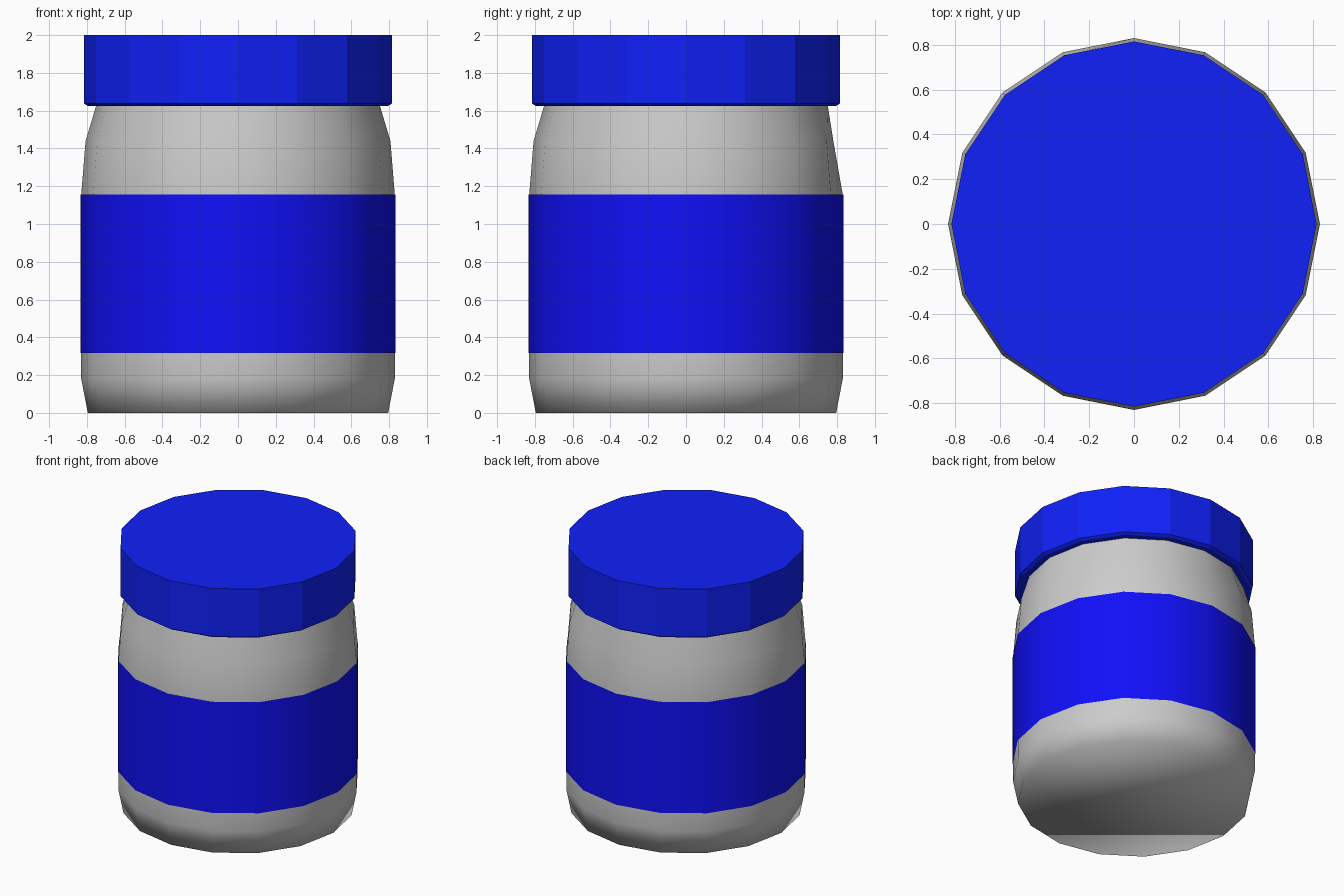
import bpy, bmesh
from math import sin, cos, tau

if "Cube" in bpy.data.objects:
    bpy.data.objects.remove(bpy.data.objects["Cube"])

SIDES = 16


def material(name, color):
    mat = bpy.data.materials.new(name)
    mat.diffuse_color = (*color, 1)
    mat.use_nodes = True
    mat.node_tree.nodes["Principled BSDF"].inputs["Base Color"].default_value = mat.diffuse_color
    return mat


def lathe(name, profile, mat=None, smooth=False, caps=True, tweak=None):
    """Spin (radius, z) points round z, with a vertex on each axis."""
    bm = bmesh.new()
    rings = [[bm.verts.new((r * cos(i * tau / SIDES), r * sin(i * tau / SIDES), z))
              for i in range(SIDES)] for r, z in profile]
    for low, high in zip(rings, rings[1:]):
        for i in range(SIDES):
            j = (i + 1) % SIDES
            bm.faces.new((low[i], low[j], high[j], high[i]))
    if caps:
        bm.faces.new(rings[0][::-1])
        bm.faces.new(rings[-1])
    if tweak:
        tweak(rings)
    for f in bm.faces:
        f.smooth = smooth
    mesh = bpy.data.meshes.new(name)
    bm.to_mesh(mesh)
    bm.free()
    obj = bpy.data.objects.new(name, mesh)
    bpy.context.collection.objects.link(obj)
    if mat:
        mesh.materials.append(mat)
    return obj


def flatten_back_shoulder(rings):
    # the rear shoulder point sits slightly further in
    rings[4][SIDES // 4].co.y = 0.78


# Jar body with rounded foot, shoulder and neck
lathe("jar", [(0.795, 0), (0.83, 0.18), (0.83, 0.32), (0.83, 1.155),
              (0.807, 1.44), (0.75, 1.63), (0.74, 1.7)],
      smooth=True, tweak=flatten_back_shoulder)

# Wrapped label
lathe("label", [(0.833, 0.317), (0.833, 1.155)],
      material("label_blue", (0.005, 0.005, 0.95)), smooth=True, caps=False)

# Faceted lid with a small lower bevel
lathe("lid", [(0.795, 1.625), (0.815, 1.638), (0.815, 2.0)],
      material("lid_blue", (0.005, 0.015, 0.95)))
